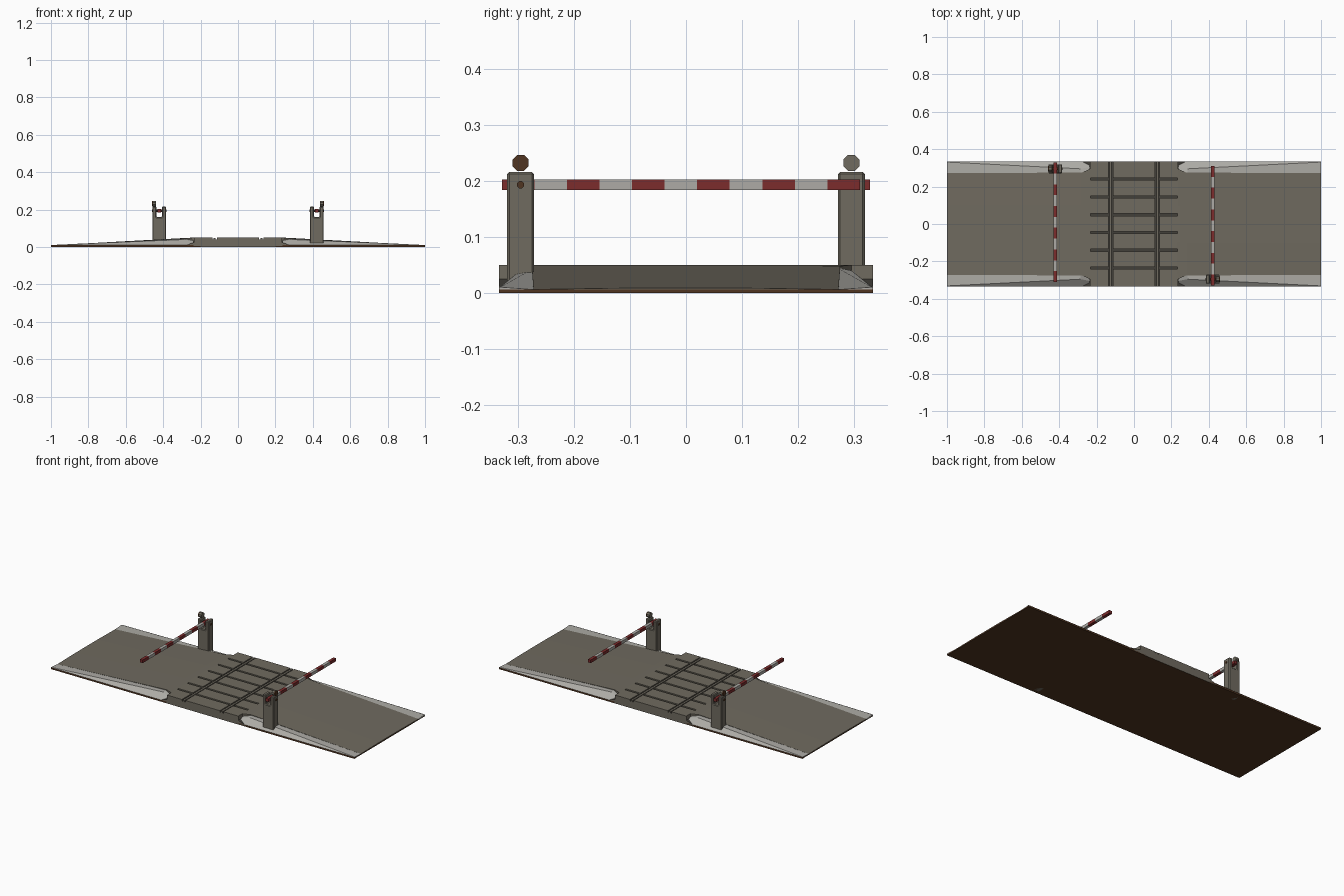
import bpy, bmesh, math

if "Cube" in bpy.data.objects:
    bpy.data.objects.remove(bpy.data.objects["Cube"])


def material(name, rgb):
    m = bpy.data.materials.new(name)
    m.use_nodes = True
    m.diffuse_color = (*rgb, 1)
    m.node_tree.nodes["Principled BSDF"].inputs["Base Color"].default_value = (*rgb, 1)
    return m


STONE = material("warm grey stone", (0.16, 0.145, 0.115))
PALE = material("pale grey", (0.42, 0.41, 0.38))
RED = material("dull red", (0.20, 0.025, 0.025))
BROWN = material("dark brown", (0.08, 0.035, 0.015))
IRON = material("dark groove grey", (0.055, 0.05, 0.042))


def finish(name, bm, *mats, rule=None):
    bmesh.ops.recalc_face_normals(bm, faces=bm.faces)
    if rule:
        for f in bm.faces:
            f.material_index = rule(f)
    mesh = bpy.data.meshes.new(name)
    bm.to_mesh(mesh)
    bm.free()
    for m in mats:
        mesh.materials.append(m)
    ob = bpy.data.objects.new(name, mesh)
    bpy.context.collection.objects.link(ob)
    return ob


def loft(name, rings, *mats, rule=None):
    """Skin a series of closed rings and cap both ends."""
    bm = bmesh.new()
    rows = [[bm.verts.new(p) for p in ring] for ring in rings]
    n = len(rows[0])
    for a, b in zip(rows, rows[1:]):
        for i in range(n):
            j = (i + 1) % n
            bm.faces.new((a[i], a[j], b[j], b[i]))
    bm.faces.new(rows[0])
    bm.faces.new(rows[-1])
    return finish(name, bm, *mats, rule=rule)


def add_box(bm, x0, x1, y0, y1, z0, z1):
    verts = bmesh.ops.create_cube(bm, size=1)["verts"]
    for v in verts:
        v.co = (x1 if v.co.x > 0 else x0, y1 if v.co.y > 0 else y0, z1 if v.co.z > 0 else z0)
    return {f for v in verts for f in v.link_faces}


def box(name, mat, *bounds):
    bm = bmesh.new()
    add_box(bm, *bounds)
    return finish(name, bm, mat)


def disc(name, mat, x0, x1, y, z, r):
    """Eight-sided disc with its axis along x."""
    angles = [math.pi / 8 + i * math.pi / 4 for i in range(8)]
    return loft(name, [[(x, y + r * math.cos(a), z + r * math.sin(a)) for a in angles]
                       for x in (x0, x1)], mat)


HALF_Y = 0.333
TOP = 0.05

# Earth under the two ramps
for side, s in (("left", 1), ("right", -1)):
    box(side + "_earth_base", BROWN, *sorted((s * 0.2, s)), -HALF_Y, HALF_Y, 0, 0.006)

# Sloping road on each side, flared where it meets the crossing
for side, s in (("left", 1), ("right", -1)):
    rings = []
    for x, w, z, edge in ((0.232, 0.297, TOP, TOP), (0.245, 0.29, TOP, 0.0495),
                          (0.28, 0.275, 0.0485, 0.048), (1, 0.272, 0.009, 0.0065)):
        rings.append([(s * x, -w, 0.005), (s * x, -w, edge), (s * x, -0.1, z),
                      (s * x, 0.1, z), (s * x, w, edge), (s * x, w, 0.005)])
    loft(side + "_road", rings, STONE)

    # Pale banks beside the road
    for end, t in (("front", -1), ("back", 1)):
        rings = []
        for x, inner, z_in, ridge, z_ridge in ((0.237, 0.288, 0.036, 0.305, 0.03),
                                               (0.285, 0.27, 0.045, 0.295, 0.04),
                                               (1, 0.268, 0.006, 0.331, 0.0105)):
            section = ((inner, 0.003), (inner, z_in), (ridge, z_ridge),
                       (HALF_Y, 0.01), (HALF_Y, 0.003))
            rings.append([(s * x, t * y, z) for y, z in section])
        loft(f"{end}_{side}_bank", rings, PALE, BROWN,
             rule=lambda f: 1 if abs(f.normal.y) > 0.99 and abs(f.calc_center_median().y) > 0.33
             or f.normal.z < -0.9 else 0)

# Crossing bed with a widened foot; only its top shows in the grooves
rings = []
for x, z in ((0.28, 0), (0.27, 0.012), (0.235, 0.025), (0.235, 0.04)):
    rings.append([(-x, -HALF_Y, z), (x, -HALF_Y, z), (x, HALF_Y, z), (-x, HALF_Y, z)])
loft("crossing_bed", rings, STONE, IRON, BROWN,
     rule=lambda f: 1 if f.normal.z > 0.9 else 2 if f.normal.z < -0.9 else 0)

# Paving blocks separated by cross grooves and rail grooves
ties = [-0.235 + 0.095 * i for i in range(6)]
row_edges = [-HALF_Y] + [y + d for y in ties for d in (-0.006, 0.006)] + [HALF_Y]
bm = bmesh.new()
for x0, x1 in ((-0.235, -0.137), (-0.113, 0.113), (0.113 + 0.024, 0.235)):
    for y0, y1 in zip(row_edges[::2], row_edges[1::2]):
        add_box(bm, x0, x1, y0, y1, 0.039, TOP)
finish("paving_blocks", bm, STONE)

for side, s in (("left", 1), ("right", -1)):
    c = s * 0.125
    box(side + "_rail", STONE, c - 0.006, c + 0.006, -HALF_Y, HALF_Y, 0.039, 0.049)

# Barriers: the second is the first turned half way round
for side, s in (("left", 1), ("right", -1)):
    parts = []
    cx, cy = 0.421, -0.295

    # Forked post
    fork = [(-0.037, 0), (0.037, 0), (0.037, 0.216), (0.015, 0.216),
            (0.015, 0.16), (-0.015, 0.16), (-0.015, 0.216), (-0.037, 0.216)]
    post = loft(side + "_post", [[(cx + x, y, z) for x, z in fork]
                                 for y in (cy - 0.024, cy + 0.024)], STONE)
    bevel = post.modifiers.new("chamfer", "BEVEL")
    bevel.width = 0.004
    bevel.segments = 1
    parts.append(post)

    # Striped bar
    bm = bmesh.new()
    step = 0.058
    for i in range(11):
        y = -0.328 + i * step
        for f in add_box(bm, cx - 0.009, cx + 0.009, y, y + step, 0.184, 0.202):
            f.material_index = i % 2
    bm.faces.ensure_lookup_table()
    parts.append(finish(side + "_barrier_bar", bm, RED, PALE))

    # Hinge bolt and lamp
    parts.append(disc(side + "_hinge_bolt", BROWN, cx - 0.04, cx + 0.04, cy, 0.193, 0.007))
    parts.append(disc(side + "_lamp_housing", STONE, cx + 0.017, cx + 0.034, cy, 0.232, 0.0155))
    parts.append(disc(side + "_lamp_face", BROWN, cx + 0.034, cx + 0.039, cy, 0.232, 0.0155))

    if s < 0:
        for ob in parts:
            ob.rotation_euler.z = math.pi
